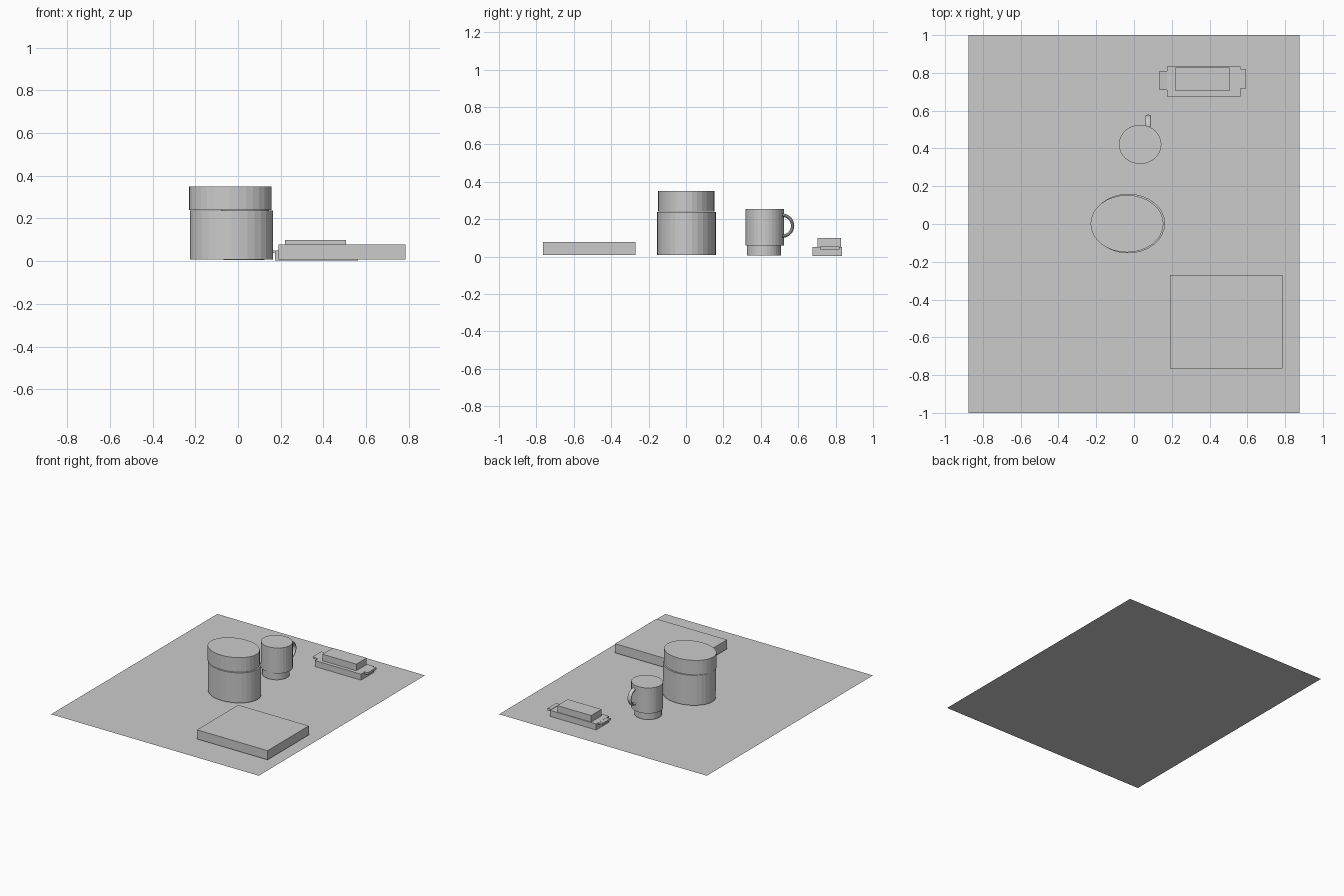
import bpy, bmesh, math

cube = bpy.data.objects.get("Cube")
if cube:
    bpy.data.objects.remove(cube, do_unlink=True)

grey = bpy.data.materials.new("plain grey")
grey.use_nodes = True
GREY = (0.6, 0.6, 0.6, 1)
grey.diffuse_color = GREY
grey.node_tree.nodes["Principled BSDF"].inputs["Base Color"].default_value = GREY


def finish(name, bm):
    bmesh.ops.recalc_face_normals(bm, faces=bm.faces)
    mesh = bpy.data.meshes.new(name)
    bm.to_mesh(mesh)
    bm.free()
    mesh.materials.append(grey)
    obj = bpy.data.objects.new(name, mesh)
    bpy.context.collection.objects.link(obj)
    return obj


def fit(bm, x, y, z):
    """Stretch a unit-sized shape to the given ranges."""
    for v in bm.verts:
        for i, (low, high) in enumerate((x, y, z)):
            v.co[i] = (low + high) / 2 + v.co[i] * (high - low)


def box(name, x, y, z, tilt=0):
    bm = bmesh.new()
    bmesh.ops.create_cube(bm, size=1)
    fit(bm, x, y, z)
    for v in bm.verts:
        v.co.z += tilt * (v.co.x - x[1])
    return finish(name, bm)


def drum(name, x, y, z, sides=32):
    bm = bmesh.new()
    bmesh.ops.create_cone(bm, cap_ends=True, segments=sides,
                          radius1=0.5, radius2=0.5, depth=1)
    fit(bm, x, y, z)
    return finish(name, bm)


def handle(name, center, reach, rise, wide, thick, steps=14, sides=10):
    """Half-loop with an oval section, bulging toward +y."""
    bm = bmesh.new()
    rings = []
    for i in range(steps + 1):
        a = math.pi * (i / steps - 0.5)
        ring = []
        for j in range(sides):
            t = math.tau * j / sides
            d = thick * math.cos(t)
            ring.append(bm.verts.new((center[0] + wide * math.sin(t),
                                      center[1] + (reach + d) * math.cos(a),
                                      center[2] + (rise + d) * math.sin(a))))
        rings.append(ring)
    for r, s in zip(rings, rings[1:]):
        for j in range(sides):
            k = (j + 1) % sides
            bm.faces.new((r[j], r[k], s[k], s[j]))
    for ring in (rings[0], rings[-1]):
        bm.faces.new(ring)
    return finish(name, bm)


# Flat ground sheet
bm = bmesh.new()
bmesh.ops.create_grid(bm, x_segments=1, y_segments=1, size=0.5)
fit(bm, (-0.875, 0.875), (-1, 1), (0, 0))
finish("ground_sheet", bm)

# Oval canister with its lid
drum("canister_body", (-0.225, 0.164), (-0.155, 0.16), (0.008, 0.237))
drum("canister_lid", (-0.23, 0.156), (-0.15, 0.153), (0.24, 0.35))

# Mug with narrower foot and side handle
drum("mug_foot", (-0.068, 0.124), (0.325, 0.508), (0.006, 0.062))
drum("mug_body", (-0.08, 0.145), (0.318, 0.525), (0.06, 0.254))
handle("mug_handle", (0.076, 0.515, 0.165), 0.055, 0.056, 0.016, 0.009)

# Low slab
box("low_slab", (0.19, 0.785), (-0.765, -0.269), (0.007, 0.077))

# Stepped block with a small tab at each end
box("block_base", (0.174, 0.563), (0.676, 0.833), (0.004, 0.05))
box("block_top", (0.22, 0.505), (0.703, 0.828), (0.05, 0.1))
box("left_tab", (0.135, 0.18), (0.71, 0.81), (0.035, 0.048), tilt=-0.2)
box("right_tab", (0.56, 0.592), (0.717, 0.82), (0.037, 0.053))
